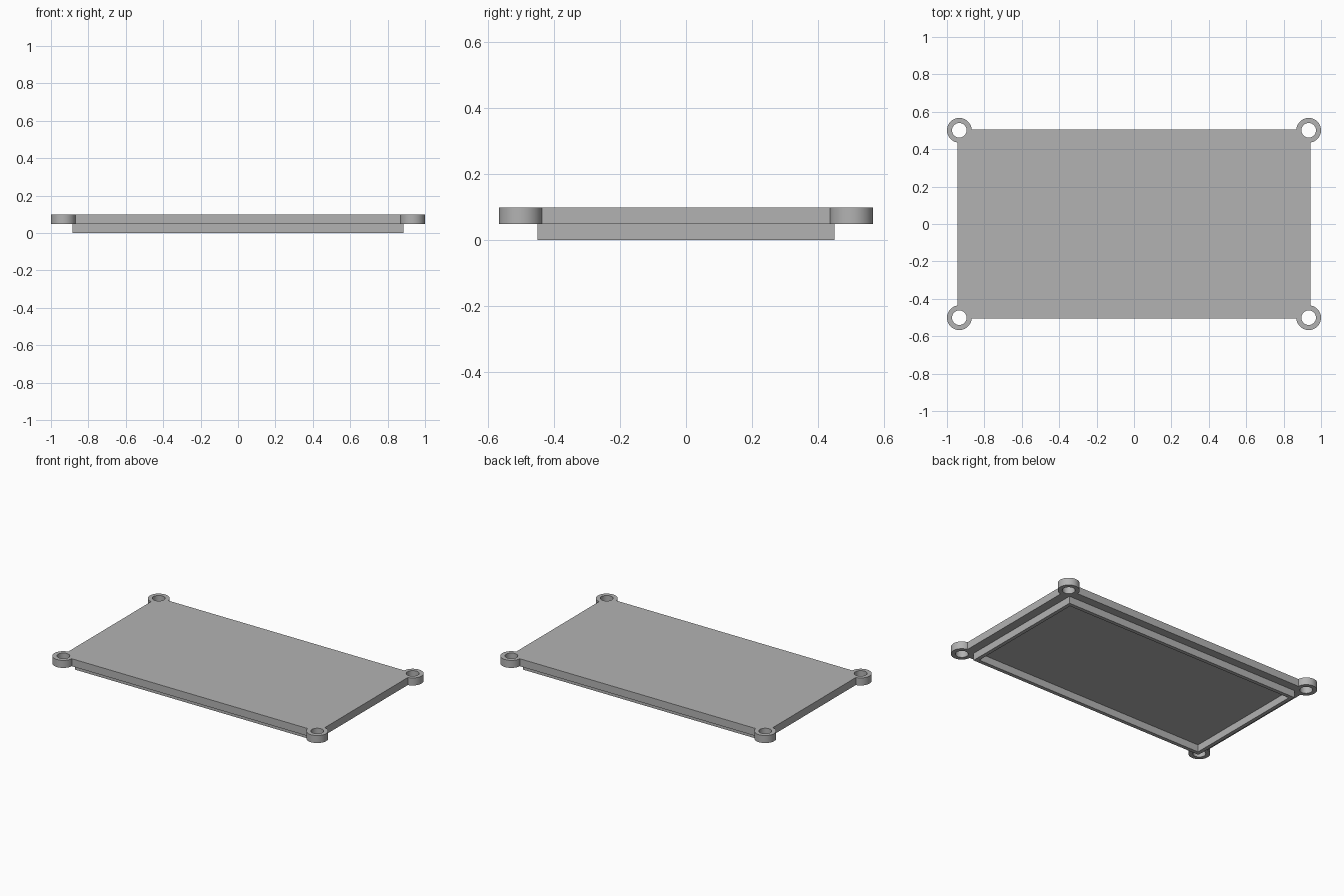
import bpy, bmesh

if "Cube" in bpy.data.objects:
    bpy.data.objects.remove(bpy.data.objects["Cube"])

grey = bpy.data.materials.new("plain grey")
grey.diffuse_color = (0.45, 0.45, 0.45, 1)
grey.use_nodes = True
grey.node_tree.nodes["Principled BSDF"].inputs["Base Color"].default_value = grey.diffuse_color

Z_MID, Z_TOP = 0.048, 0.098
EAR_X, EAR_Y = 0.934, 0.501


def finish(name, bm):
    mesh = bpy.data.meshes.new(name)
    bm.to_mesh(mesh)
    bm.free()
    obj = bpy.data.objects.new(name, mesh)
    bpy.context.collection.objects.link(obj)
    mesh.materials.append(grey)
    return obj


def box(name, hx, hy, z0, z1):
    bm = bmesh.new()
    bmesh.ops.create_cube(bm, size=1)
    bmesh.ops.scale(bm, verts=bm.verts, vec=(2 * hx, 2 * hy, z1 - z0))
    bmesh.ops.translate(bm, verts=bm.verts, vec=(0, 0, (z0 + z1) / 2))
    return finish(name, bm)


def corner_cylinders(name, radius, z0, z1):
    bm = bmesh.new()
    for sx in (-1, 1):
        for sy in (-1, 1):
            new = bmesh.ops.create_cone(bm, cap_ends=True, segments=48, radius1=radius,
                                        radius2=radius, depth=z1 - z0)["verts"]
            bmesh.ops.translate(bm, verts=new, vec=(sx * EAR_X, sy * EAR_Y, (z0 + z1) / 2))
    return finish(name, bm)


def boolean(obj, tool, operation):
    mod = obj.modifiers.new(operation.lower(), "BOOLEAN")
    mod.operation, mod.solver, mod.object = operation, "EXACT", tool
    bpy.context.view_layer.objects.active = obj
    bpy.ops.object.modifier_apply(modifier=mod.name)
    bpy.data.objects.remove(tool)


# Lid plate with four round screw ears, drilled through
lid = box("lid_plate", 0.944, 0.506, Z_MID, Z_TOP)
boolean(lid, corner_cylinders("screw_ears", 0.066, Z_MID, Z_TOP), "UNION")
boolean(lid, corner_cylinders("screw_holes", 0.039, -0.1, 0.2), "DIFFERENCE")

# Locating rim under the lid: an open rectangular wall
rim = box("locating_rim", 0.885, 0.45, 0, Z_MID)
boolean(rim, box("rim_opening", 0.86, 0.425, -0.1, 0.2), "DIFFERENCE")

for obj in (lid, rim):
    bpy.ops.object.select_all(action="DESELECT")
    obj.select_set(True)
    bpy.context.view_layer.objects.active = obj
    bpy.ops.object.shade_smooth_by_angle(angle=0.5)
